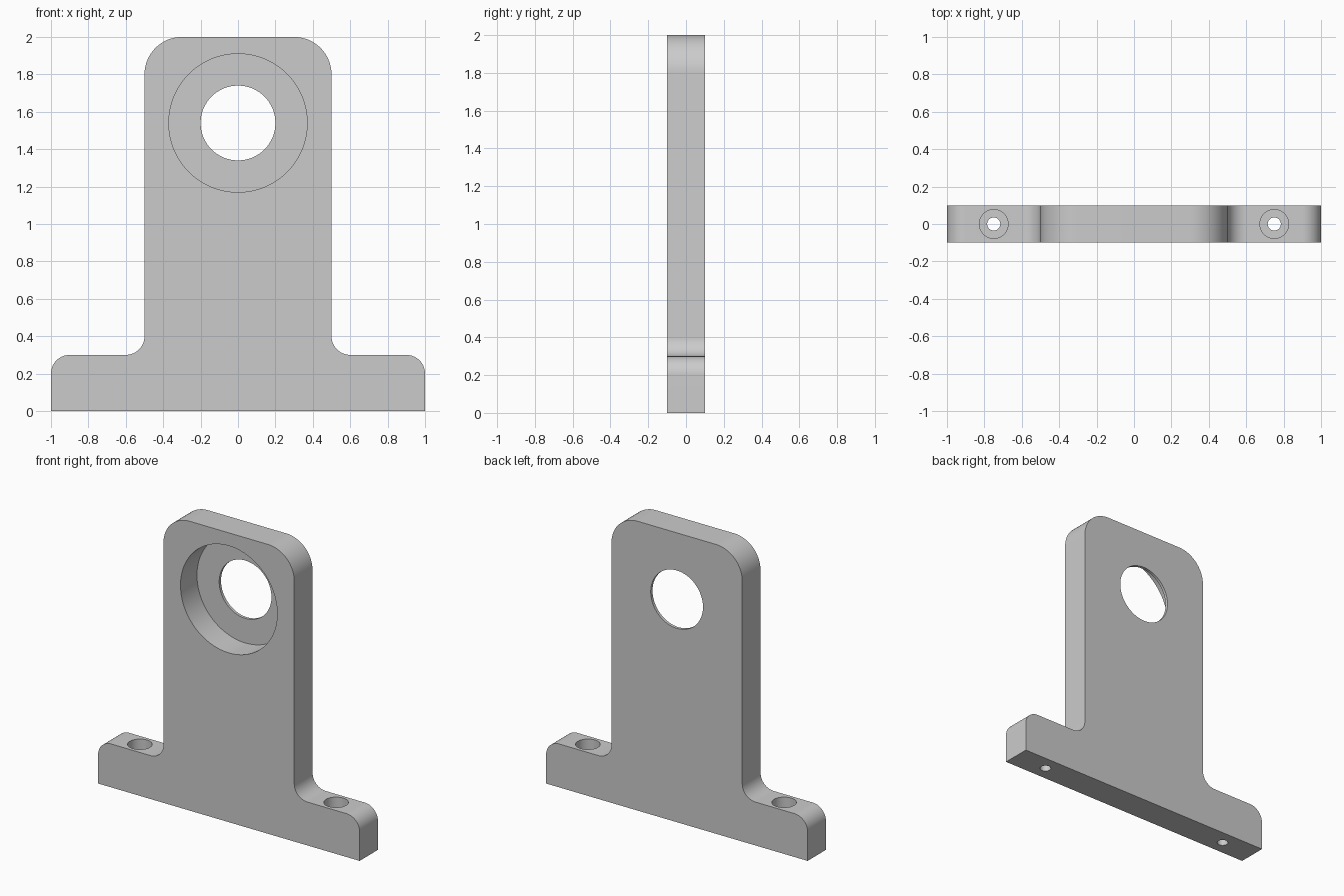
import bpy, bmesh
from math import sin, cos, pi, radians
from mathutils import Vector

if "Cube" in bpy.data.objects:
    bpy.data.objects.remove(bpy.data.objects["Cube"])

HALF_DEPTH = 0.1


def fillet(cx, cz, r, start, end, steps=16):
    """Arc points in the xz plane, angles in degrees."""
    return [(cx + r * cos(radians(start + (end - start) * i / steps)),
             cz + r * sin(radians(start + (end - start) * i / steps)))
            for i in range(steps + 1)]


def bore(target, radius, start, end):
    """Cut a round hole from start to end."""
    start, end = Vector(start), Vector(end)
    axis = end - start
    bpy.ops.mesh.primitive_cylinder_add(
        vertices=96, radius=radius, depth=axis.length, location=(start + end) / 2,
        rotation=axis.to_track_quat('Z', 'Y').to_euler())
    cutter = bpy.context.object
    cutter.hide_render = True
    mod = target.modifiers.new("bore", 'BOOLEAN')
    mod.operation = 'DIFFERENCE'
    mod.solver = 'EXACT'
    mod.object = cutter
    bpy.context.view_layer.objects.active = target
    bpy.ops.object.modifier_apply(modifier=mod.name)
    bpy.data.objects.remove(cutter, do_unlink=True)


# Bracket outline: right half, bottom to top, then mirrored
right = [(1, 0)]
right += fillet(0.9, 0.2, 0.1, 0, 90)       # foot corner
right += fillet(0.6, 0.4, 0.1, 270, 180)    # inside corner
right += fillet(0.3, 1.8, 0.2, 0, 90)       # top corner
outline = right + [(-x, z) for x, z in reversed(right)]

# Plate extruded from the outline
bm = bmesh.new()
face = bm.faces.new([bm.verts.new((x, -HALF_DEPTH, z)) for x, z in outline])
result = bmesh.ops.extrude_face_region(bm, geom=[face], use_keep_orig=True)
moved = [v for v in result["geom"] if isinstance(v, bmesh.types.BMVert)]
bmesh.ops.translate(bm, verts=moved, vec=(0, 2 * HALF_DEPTH, 0))
bmesh.ops.recalc_face_normals(bm, faces=bm.faces)
mesh = bpy.data.meshes.new("bracket_plate")
bm.to_mesh(mesh)
bm.free()
bracket = bpy.data.objects.new("bracket_plate", mesh)
bpy.context.collection.objects.link(bracket)

# Bearing seat: wide recess from the front, thin lip at the back
bore(bracket, 0.37, (0, -0.3, 1.54), (0, 0.08, 1.54))
bore(bracket, 0.20, (0, -0.3, 1.54), (0, 0.3, 1.54))

# Counterbored screw holes in both feet
for x in (-0.75, 0.75):
    bore(bracket, 0.077, (x, 0, 0.5), (x, 0, 0.1))
    bore(bracket, 0.035, (x, 0, 0.5), (x, 0, -0.2))

# Smooth fillets and bores, crisp edges
bpy.ops.object.select_all(action='DESELECT')
bracket.select_set(True)
bpy.context.view_layer.objects.active = bracket
bpy.ops.object.shade_smooth_by_angle(angle=radians(30))
